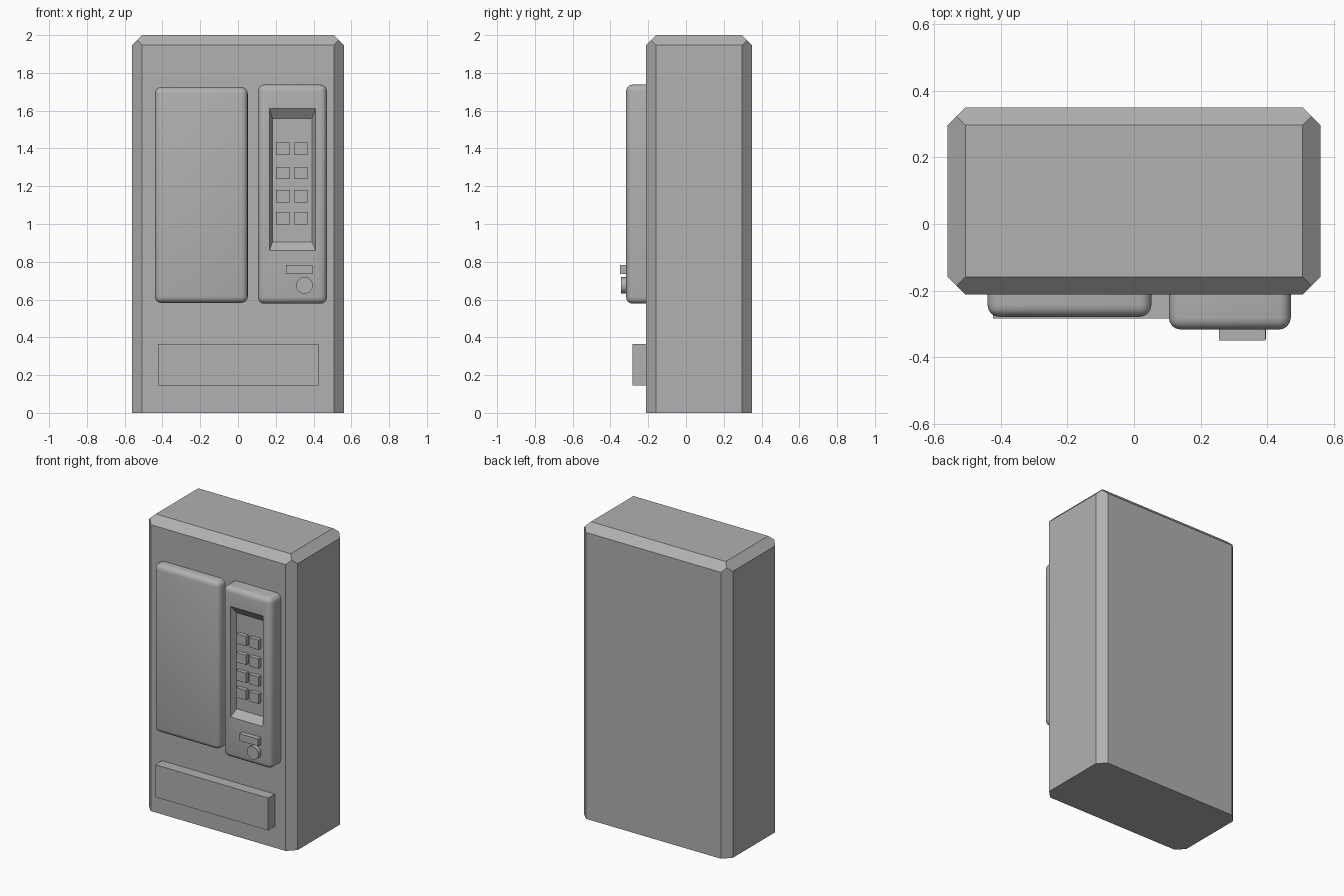
import bpy, bmesh, math
from mathutils import Vector, Matrix

if "Cube" in bpy.data.objects:
    bpy.data.objects.remove(bpy.data.objects["Cube"])

# one darker grey for the whole machine
grey = bpy.data.materials.new("dark_grey")
grey.diffuse_color = (0.44, 0.44, 0.44, 1)
grey.use_nodes = True
grey.node_tree.nodes["Principled BSDF"].inputs["Base Color"].default_value = grey.diffuse_color


def finish(bm, name):
    bmesh.ops.recalc_face_normals(bm, faces=bm.faces)
    me = bpy.data.meshes.new(name)
    bm.to_mesh(me)
    bm.free()
    me.materials.append(grey)
    ob = bpy.data.objects.new(name, me)
    bpy.context.collection.objects.link(ob)
    return ob


def box(name, x, y, z, radius=0, segments=1, keep=None):
    """Box from ranges; edges whose both ends satisfy keep() stay sharp."""
    bm = bmesh.new()
    bmesh.ops.create_cube(bm, size=1)
    for v in bm.verts:
        v.co = Vector([(a + b) / 2 + c * (b - a) for c, (a, b) in zip(v.co, (x, y, z))])
    if radius:
        edges = [e for e in bm.edges if not all(keep(v.co) for v in e.verts)]
        bmesh.ops.bevel(bm, geom=edges, offset=radius, offset_type='OFFSET',
                        segments=segments, profile=0.5, affect='EDGES')
    if radius and segments == 1:
        # raise corner triangles so the chamfers meet in a point
        bm.normal_update()
        tris = [f for f in bm.faces if len(f.verts) == 3]
        bmesh.ops.poke(bm, faces=tris, offset=radius * math.sqrt(3) / 6)
        bmesh.ops.dissolve_limit(bm, angle_limit=0.01, verts=bm.verts, edges=bm.edges)
    return finish(bm, name)


def activate(ob):
    bpy.ops.object.select_all(action='DESELECT')
    ob.select_set(True)
    bpy.context.view_layer.objects.active = ob


def smooth(ob):
    activate(ob)
    bpy.ops.object.shade_smooth_by_angle(angle=math.radians(30))


# cabinet: chamfered everywhere except around the base
box("cabinet", (-0.56, 0.56), (-0.212, 0.35), (0, 2), 0.053, 1, lambda c: c.z < 0.01)

# rounded display window and control panel
back = -0.18
is_back = lambda c: c.y > back - 0.01
window = box("display_window", (-0.44, 0.052), (-0.279, back), (0.582, 1.725), 0.035, 4, is_back)
panel = box("control_panel", (0.105, 0.471), (-0.317, back), (0.578, 1.738), 0.035, 4, is_back)

# tapered recess in the control panel
cutter = box("recess_cutter", (0.15, 0.43), (-0.357, -0.277), (0.815, 1.665))
for v in cutter.data.vertices:
    if v.co.y > -0.3:
        v.co.x = 0.183 if v.co.x < 0.29 else 0.392
        v.co.z = 0.905 if v.co.z < 1.2 else 1.558
cutter.hide_render = True
mod = panel.modifiers.new("recess", 'BOOLEAN')
mod.operation = 'DIFFERENCE'
mod.solver = 'EXACT'
mod.object = cutter
activate(panel)
bpy.ops.object.modifier_apply(modifier=mod.name)
bpy.data.objects.remove(cutter)
smooth(window)
smooth(panel)

# selection buttons, two columns of four
for r, z in enumerate((1.398, 1.27, 1.148, 1.031)):
    for c, x in enumerate((0.237, 0.332)):
        box(f"button_{r}_{c}", (x - 0.036, x + 0.036), (-0.305, -0.27), (z - 0.033, z + 0.033))

# note slot and round coin return
box("note_slot", (0.255, 0.395), (-0.35, -0.30), (0.735, 0.783))
bm = bmesh.new()
bmesh.ops.create_cone(bm, cap_ends=True, segments=32, radius1=0.044, radius2=0.044, depth=0.045,
                      matrix=Matrix.Translation((0.352, -0.3225, 0.675)) @ Matrix.Rotation(math.pi / 2, 4, 'X'))
smooth(finish(bm, "coin_button"))

# delivery tray
box("delivery_tray", (-0.423, 0.425), (-0.284, -0.18), (0.145, 0.365))
